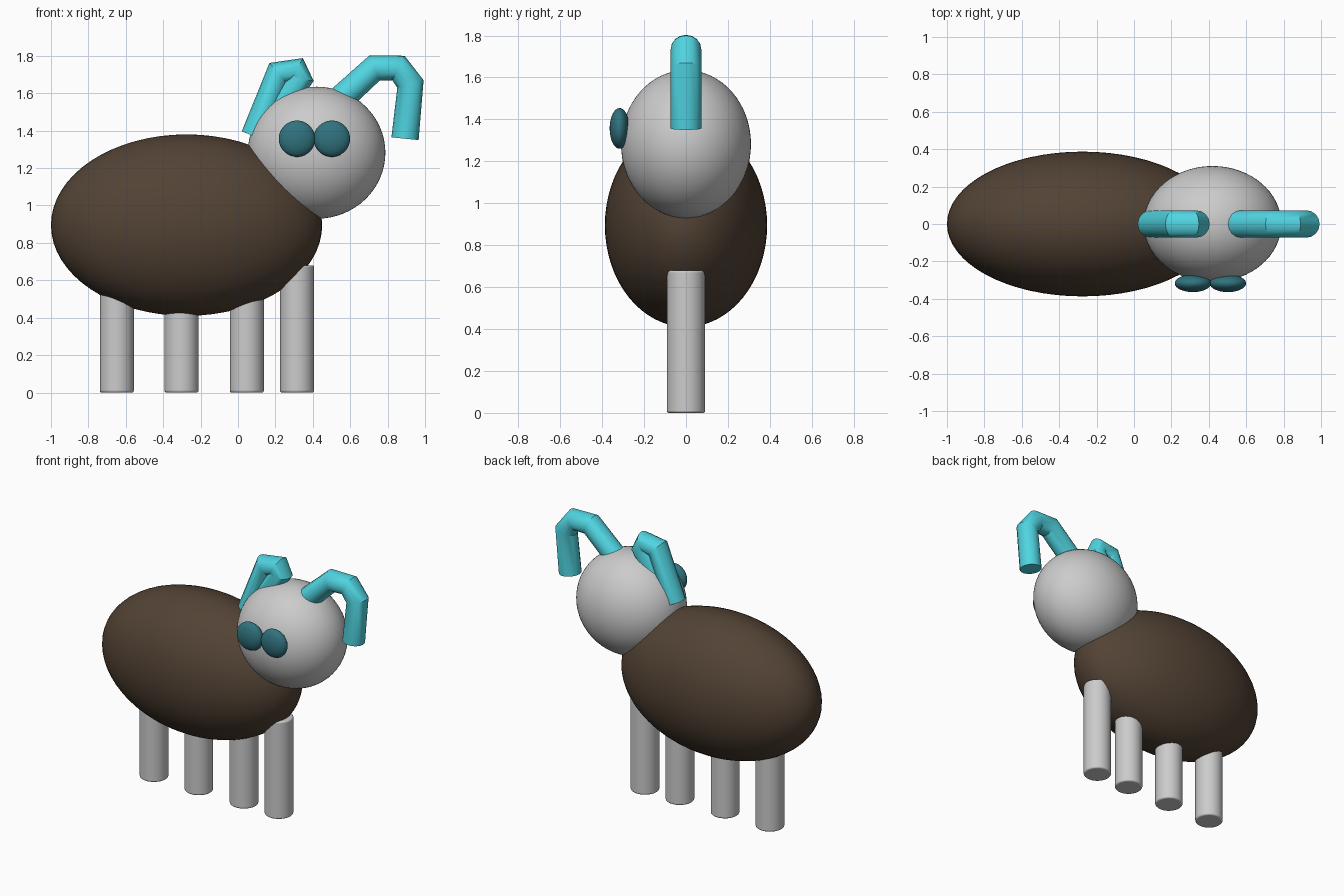
import bpy
import math

if "Cube" in bpy.data.objects:
    bpy.data.objects.remove(bpy.data.objects["Cube"])


def material(name, rgb):
    m = bpy.data.materials.new(name)
    m.diffuse_color = (*rgb, 1)
    m.use_nodes = True
    m.node_tree.nodes["Principled BSDF"].inputs["Base Color"].default_value = m.diffuse_color
    return m


brown = material("brown", (0.085, 0.055, 0.035))
cyan = material("cyan", (0.08, 0.66, 0.75))
teal = material("teal", (0.03, 0.17, 0.21))


def finish(obj, name, mat=None):
    obj.name = name
    if mat:
        obj.data.materials.append(mat)
    return obj


def ellipsoid(name, loc, radii, mat=None):
    bpy.ops.mesh.primitive_uv_sphere_add(segments=64, ring_count=32, location=loc)
    obj = bpy.context.object
    obj.scale = radii
    bpy.ops.object.transform_apply(location=False, rotation=False, scale=True)
    bpy.ops.object.shade_smooth()
    return finish(obj, name, mat)


def tube(name, points, radius, mat):
    # Bent tube through (x, z) points in the y = 0 plane
    curve = bpy.data.curves.new(name, 'CURVE')
    curve.dimensions = '3D'
    curve.bevel_depth = radius
    curve.bevel_resolution = 6
    curve.use_fill_caps = True
    spline = curve.splines.new('POLY')
    spline.points.add(len(points) - 1)
    for p, (x, z) in zip(spline.points, points):
        p.co = (x, 0, z, 1)
    obj = bpy.data.objects.new(name, curve)
    bpy.context.collection.objects.link(obj)
    bpy.ops.object.select_all(action='DESELECT')
    obj.select_set(True)
    bpy.context.view_layer.objects.active = obj
    bpy.ops.object.convert(target='MESH')
    obj = bpy.context.object
    bpy.ops.object.shade_smooth_by_angle(angle=math.radians(30))
    return finish(obj, name, mat)


# Body and head
ellipsoid("body", (-0.275, 0, 0.895), (0.725, 0.387, 0.485), brown)
ellipsoid("head", (0.42, 0, 1.282), (0.368, 0.31, 0.353))

# Eyes
for side, x in (("left", 0.315), ("right", 0.502)):
    ellipsoid(side + "_eye", (x, -0.317, 1.357), (0.097, 0.047, 0.097), teal)

# Legs in a single row, with softened rims
for i, x in enumerate((-0.648, -0.302, 0.047, 0.316)):
    bpy.ops.mesh.primitive_cylinder_add(vertices=48, radius=0.091, depth=0.68,
                                        location=(x, 0, 0.34))
    leg = finish(bpy.context.object, f"leg_{i + 1}")
    bevel = leg.modifiers.new("rim", 'BEVEL')
    bevel.width = 0.01
    bevel.segments = 3
    bevel.limit_method = 'ANGLE'
    bpy.ops.object.shade_smooth_by_angle(angle=math.radians(40))

# Horns
tube("right_horn", [(0.50, 1.525), (0.73, 1.735), (0.858, 1.735),
                    (0.922, 1.65), (0.893, 1.357)], 0.073, cyan)
tube("left_horn", [(0.21, 1.51), (0.332, 1.675), (0.312, 1.724),
                   (0.215, 1.706), (0.088, 1.37)], 0.073, cyan)
